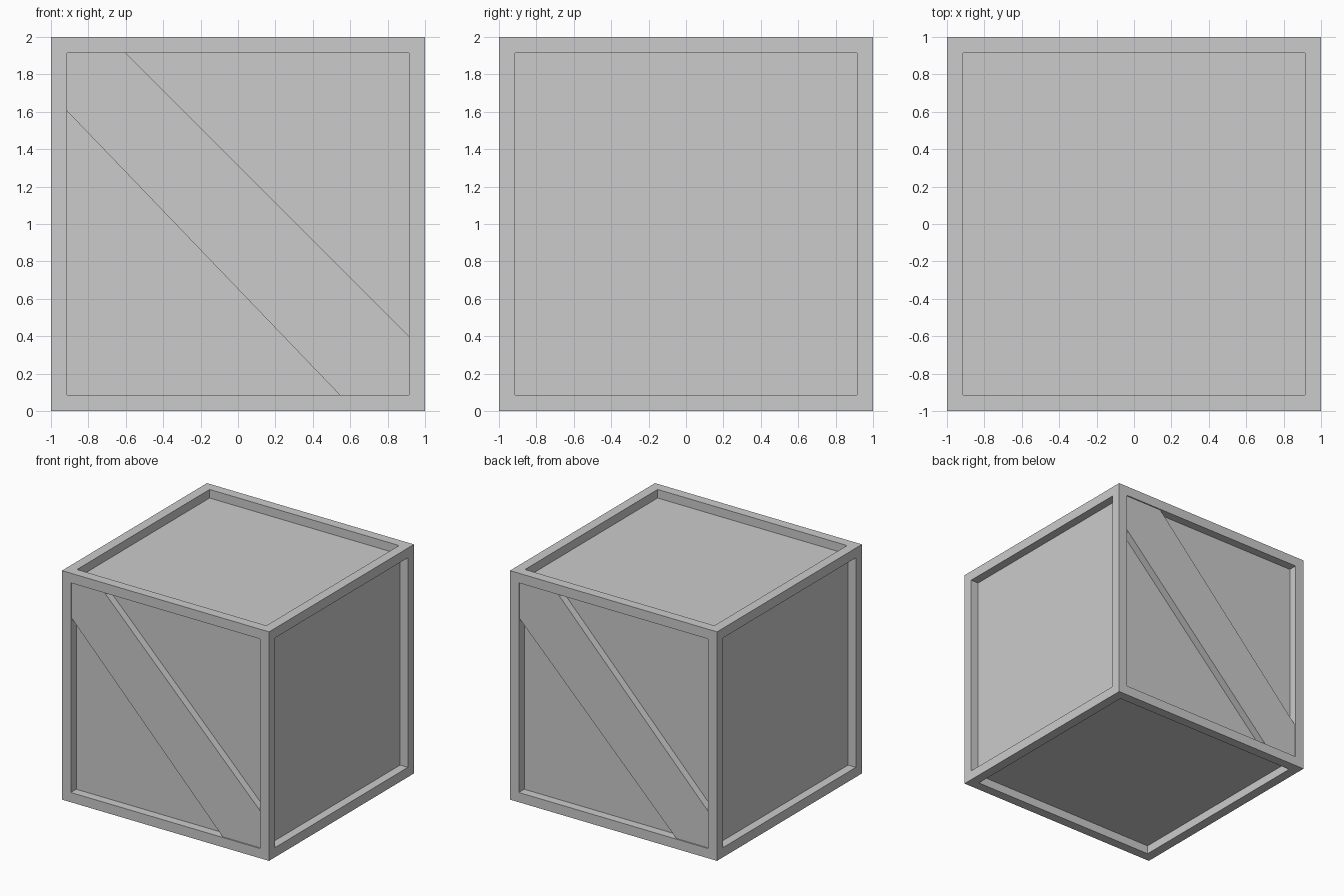
import bpy, bmesh
from mathutils import Vector

if "Cube" in bpy.data.objects:
    bpy.data.objects.remove(bpy.data.objects["Cube"])

RIM, RECESS = 0.085, 0.075
OPEN = 1 - RIM


def make_object(name, bm):
    bmesh.ops.recalc_face_normals(bm, faces=bm.faces[:])
    mesh = bpy.data.meshes.new(name)
    bm.to_mesh(mesh)
    bm.free()
    obj = bpy.data.objects.new(name, mesh)
    bpy.context.collection.objects.link(obj)
    return obj


# Crate body: cube with a raised frame around a recessed panel on all six sides
bm = bmesh.new()
bmesh.ops.create_cube(bm, size=2)
sides = bm.faces[:]
bmesh.ops.inset_individual(bm, faces=sides, thickness=RIM, use_even_offset=True)
for f in sides:
    rim = bmesh.ops.extrude_discrete_faces(bm, faces=[f])["faces"][0]
    rim.normal_update()
    bmesh.ops.translate(bm, verts=rim.verts[:], vec=-RECESS * rim.calc_center_median().normalized())
bmesh.ops.translate(bm, verts=bm.verts[:], vec=(0, 0, 1))
make_object("crate_body", bm)

# Slightly tapered diagonal planks; the back one is the front turned about the x axis
PLANK = [(-OPEN, 0.605), (0.545, -OPEN), (OPEN, -OPEN),
         (OPEN, -0.6), (-0.6, OPEN), (-OPEN, OPEN)]
for name, s in (("front_plank", 1), ("back_plank", -1)):
    bm = bmesh.new()
    face = bm.faces.new([bm.verts.new((x, -0.99 * s, 1 + z * s)) for x, z in PLANK])
    ext = bmesh.ops.extrude_face_region(bm, geom=[face], use_keep_orig=True)
    moved = [g for g in ext["geom"] if isinstance(g, bmesh.types.BMVert)]
    bmesh.ops.translate(bm, verts=moved, vec=Vector((0, RECESS * s, 0)))
    make_object(name, bm)
